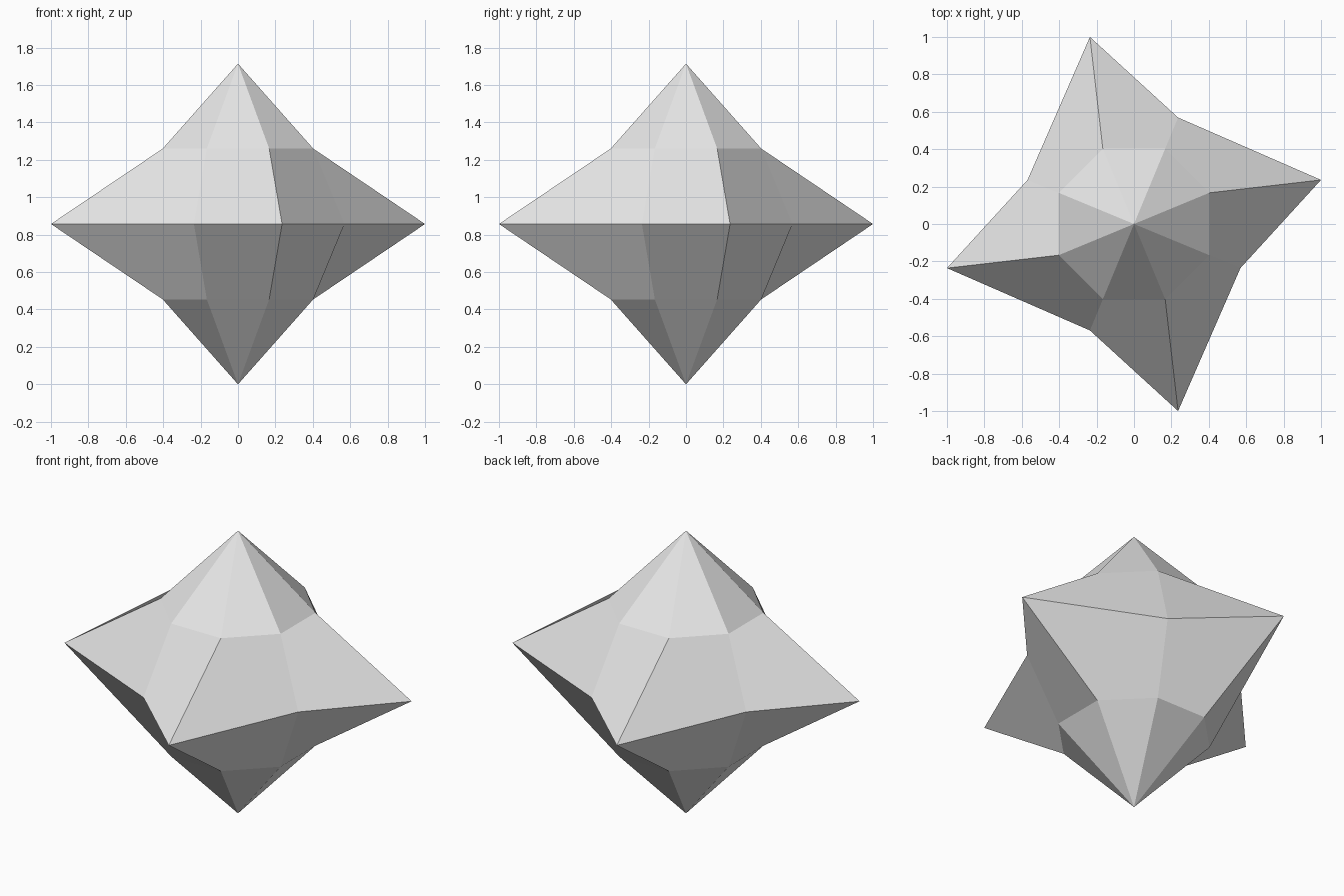
import bpy, bmesh
from math import cos, sin, pi

cube = bpy.data.objects.get("Cube")
if cube:
    bpy.data.objects.remove(cube, do_unlink=True)

SIDES = 8
WAIST = 0.616     # radius of the plain waist corners
MID = 0.857       # height of the waist
STEP = 0.403      # shoulder distance above and below the waist
SPIKE = 1.0       # reach of the pulled-out corners


def ring(bm, radius, z):
    """Octagon of vertices with flat sides facing the axes."""
    angles = [(i + 0.5) * 2 * pi / SIDES for i in range(SIDES)]
    return [bm.verts.new((radius * cos(a), radius * sin(a), z)) for a in angles]


bm = bmesh.new()
shoulder = WAIST * cos(pi / 4)
low = ring(bm, shoulder, MID - STEP)
mid = ring(bm, WAIST, MID)
high = ring(bm, shoulder, MID + STEP)
tip = bm.verts.new((0, 0, 2 * MID))
foot = bm.verts.new((0, 0, 0))

# Pull every other waist corner outwards along its main axis
for v in mid[::2]:
    axis = 0 if abs(v.co.x) > abs(v.co.y) else 1
    v.co[axis] = SPIKE if v.co[axis] > 0 else -SPIKE

# Skin the two bands and the two pointed caps
for i in range(SIDES):
    j = (i + 1) % SIDES
    for bottom, top in ((low, mid), (mid, high)):
        bm.faces.new((bottom[j], top[j], top[i], bottom[i]))
    bm.faces.new((high[i], high[j], tip))
    bm.faces.new((low[j], low[i], foot))

mesh = bpy.data.meshes.new("spiked_crystal")
bm.to_mesh(mesh)
bm.free()

# Plain grey, flat faces
grey = bpy.data.materials.new("light_grey")
grey.use_nodes = True
colour = (0.8, 0.8, 0.8, 1)
grey.diffuse_color = colour
for node in grey.node_tree.nodes:
    if node.type == "BSDF_PRINCIPLED":
        node.inputs["Base Color"].default_value = colour
mesh.materials.append(grey)

crystal = bpy.data.objects.new("spiked_crystal", mesh)
bpy.context.scene.collection.objects.link(crystal)
